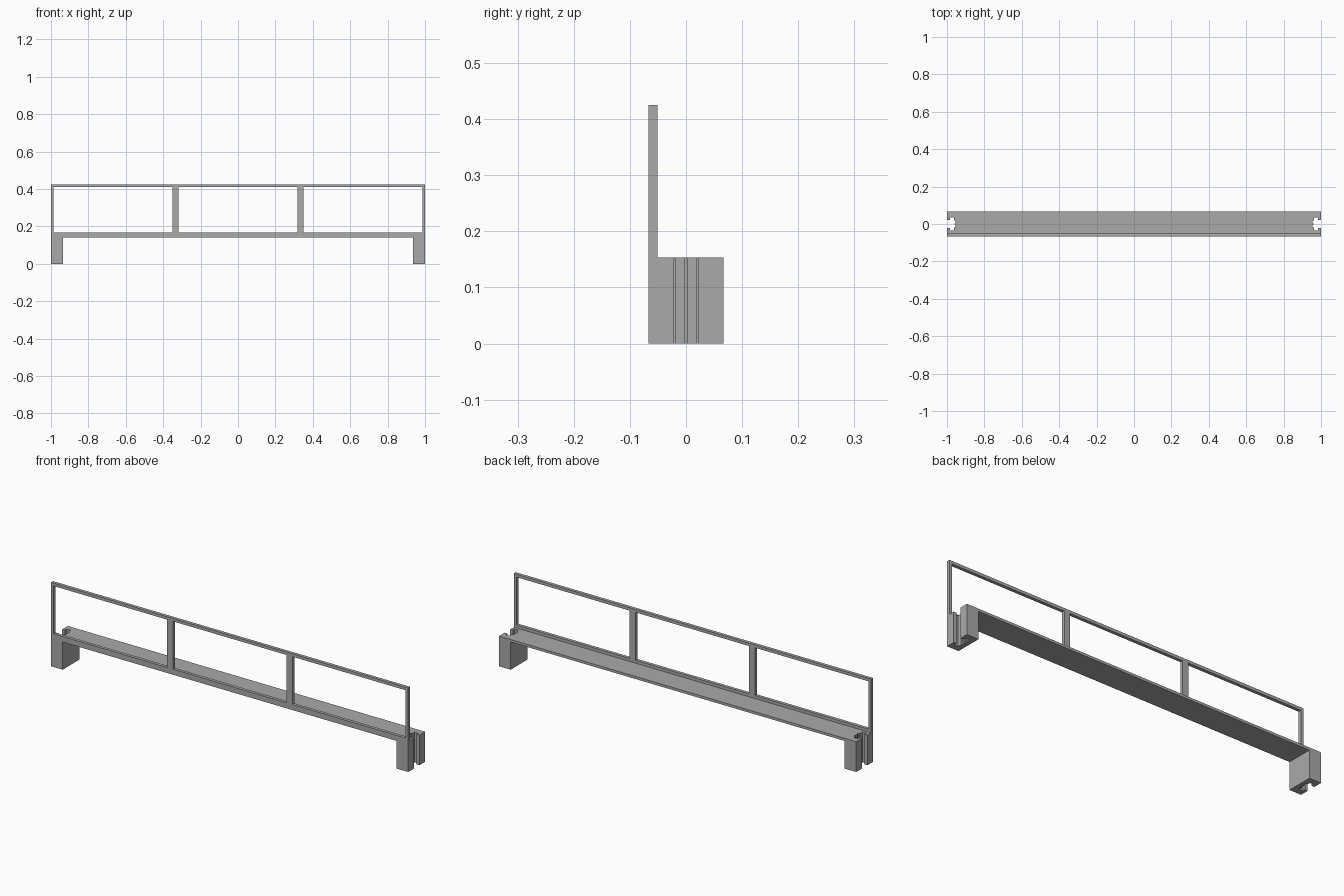
import bpy
import bmesh
from mathutils import Matrix, Vector

cube = bpy.data.objects.get("Cube")
if cube:
    bpy.data.objects.remove(cube)

grey = bpy.data.materials.new("plain_grey")
grey.use_nodes = True
colour = (0.4, 0.4, 0.4, 1)
grey.diffuse_color = colour
grey.node_tree.nodes["Principled BSDF"].inputs["Base Color"].default_value = colour

HALF_Y = 0.067
DECK_TOP, DECK_BOTTOM = 0.153, 0.14
RAIL_BACK = -0.051
TOP = 0.425


def prism(name, points, offset):
    """Extrude a closed outline of 3D points along an offset."""
    bm = bmesh.new()
    face = bm.faces.new([bm.verts.new(p) for p in points])
    result = bmesh.ops.extrude_face_region(bm, geom=[face])
    verts = [v for v in result["geom"] if isinstance(v, bmesh.types.BMVert)]
    bmesh.ops.translate(bm, verts=verts, vec=offset)
    bmesh.ops.recalc_face_normals(bm, faces=bm.faces)
    mesh = bpy.data.meshes.new(name)
    bm.to_mesh(mesh)
    bm.free()
    mesh.materials.append(grey)
    obj = bpy.data.objects.new(name, mesh)
    bpy.context.collection.objects.link(obj)
    return obj


def rail_bar(name, x0, x1, z0, z1):
    y = -HALF_Y
    corners = [(x0, y, z0), (x1, y, z0), (x1, y, z1), (x0, y, z1)]
    return prism(name, corners, (0, RAIL_BACK - y, 0))


# Deck and end legs share one bridge-shaped side outline
outline = [(-1, 0), (-0.935, 0), (-0.935, DECK_BOTTOM), (0.935, DECK_BOTTOM),
           (0.935, 0), (1, 0), (1, DECK_TOP), (-1, DECK_TOP)]
deck = prism("deck_and_legs", [(x, -HALF_Y, z) for x, z in outline],
             (0, 2 * HALF_Y, 0))

# Vertical keyed slots in both ends, with a small rib at the back
half_slot = [(1.02, 0.022), (0.985, 0.022), (0.985, 0.036), (0.963, 0.036),
             (0.963, 0.018), (0.955, 0.018), (0.955, 0.003), (0.96, 0.003)]
slot = half_slot + [(x, -y) for x, y in reversed(half_slot)]
for side, label in ((1, "left"), (-1, "right")):
    cutter = prism(label + "_slot_cutter",
                   [(side * x, y, -0.05) for x, y in slot], (0, 0, 0.3))
    cutter.hide_render = True
    cutter.hide_set(True)
    cut = deck.modifiers.new(label + "_slot", "BOOLEAN")
    cut.operation = "DIFFERENCE"
    cut.solver = "EXACT"
    cut.object = cutter

# Bake the slots and drop the cutters
bpy.context.view_layer.update()
baked = bpy.data.meshes.new_from_object(
    deck.evaluated_get(bpy.context.evaluated_depsgraph_get()))
deck.modifiers.clear()
deck.data = baked
for label in ("left", "right"):
    bpy.data.objects.remove(bpy.data.objects[label + "_slot_cutter"])

# Railing frame along the front edge
LIP, UNDER = 0.168, 0.41
rail_bar("bottom_rail", -1, 1, DECK_TOP, LIP)
rail_bar("top_rail", -1, 1, UNDER, TOP)
for side, label in ((1, "left"), (-1, "right")):
    rail_bar(label + "_end_post", *sorted((side, side * 0.986)), LIP, UNDER)
    rail_bar(label + "_middle_post", *sorted((side * 0.318, side * 0.351)), LIP, UNDER)
